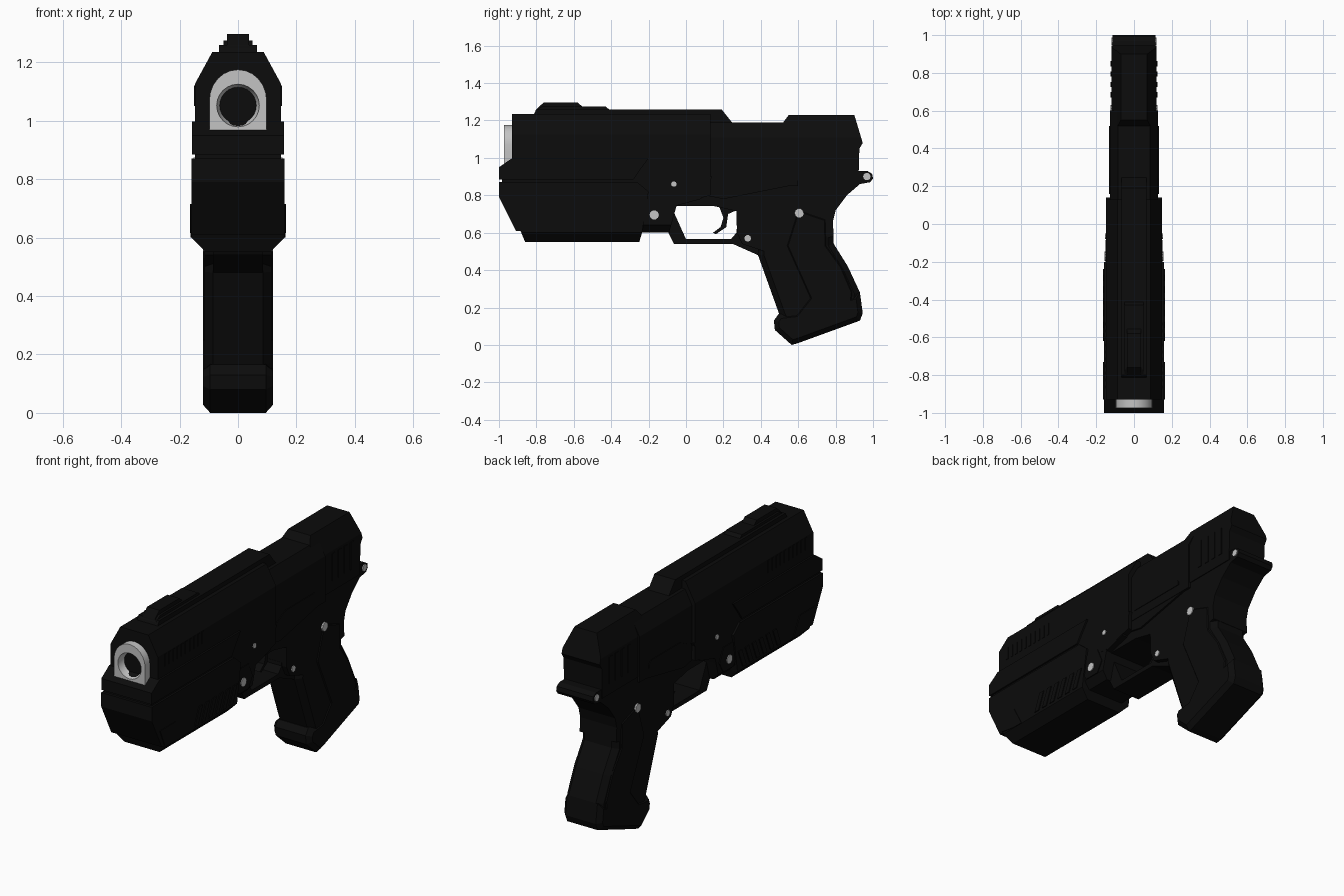
import bpy, bmesh
from math import sin, cos, pi, radians
from mathutils import Vector

old = bpy.data.objects.get("Cube")
if old:
    bpy.data.objects.remove(old, do_unlink=True)


def material(name, value, rough):
    m = bpy.data.materials.new(name)
    m.use_nodes = True
    m.diffuse_color = (value, value, value, 1)
    node = next(n for n in m.node_tree.nodes if n.type == 'BSDF_PRINCIPLED')
    node.inputs["Base Color"].default_value = (value, value, value, 1)
    node.inputs["Roughness"].default_value = rough
    return m


BLACK = material("matte black", 0.0035, 0.7)
STEEL = material("light steel", 0.55, 0.5)


def finish(name, bm, mat):
    bmesh.ops.recalc_face_normals(bm, faces=bm.faces[:])
    mesh = bpy.data.meshes.new(name)
    bm.to_mesh(mesh)
    bm.free()
    mesh.materials.append(mat)
    ob = bpy.data.objects.new(name, mesh)
    bpy.context.collection.objects.link(ob)
    return ob


def prism(name, profile, half, bevel=0, trim=None, mat=BLACK):
    """Extrude a (y, z) profile across x; trim cuts both sides through two (x, z) points."""
    bm = bmesh.new()
    a, b = [[bm.verts.new((x, y, z)) for y, z in profile] for x in (-half, half)]
    bm.faces.new(a)
    bm.faces.new(b[::-1])
    for i in range(len(a)):
        j = (i + 1) % len(a)
        bm.faces.new((a[i], b[i], b[j], a[j]))
    bmesh.ops.recalc_face_normals(bm, faces=bm.faces[:])
    if bevel:
        rim = [e for e in bm.edges if abs(e.verts[0].co.x - e.verts[1].co.x) < 1e-5]
        bmesh.ops.bevel(bm, geom=rim, offset=bevel, offset_type='OFFSET', segments=1,
                        profile=0.5, affect='EDGES', clamp_overlap=True)
    if trim:
        (x0, z0), (x1, z1) = trim
        up = 1 if z1 > z0 else -1
        for s in (1, -1):
            normal = Vector((s * abs(z1 - z0), 0, up * abs(x1 - x0)))
            bmesh.ops.bisect_plane(bm, geom=bm.verts[:] + bm.edges[:] + bm.faces[:],
                                   plane_co=(s * x0, 0, z0), plane_no=normal, clear_outer=True)
            bmesh.ops.holes_fill(bm, edges=[e for e in bm.edges if e.is_boundary], sides=0)
    return finish(name, bm, mat)


def ribs(name, start, step, count, low, high, width, slant, half):
    for i in range(count):
        y = start + i * step
        prism(f"{name}_{i + 1}", [(y, low), (y + width, low),
              (y + width + slant, high), (y + slant, high)], half)


def box(y0, y1, z0, z1):
    return [(y0, z0), (y1, z0), (y1, z1), (y0, z1)]


# Upper shroud, top rail and raised sight
prism("front_shroud", box(-0.93, 0.13, 0.9, 1.235), 0.148, trim=((0.148, 1.125), (0.088, 1.235)))
prism("top_rail", [(-0.83, 1.2), (-0.8, 1.26), (0.19, 1.26), (0.25, 1.185), (0.25, 1.15), (-0.83, 1.15)], 0.065)
prism("sight_base", [(-0.81, 1.25), (-0.77, 1.275), (-0.43, 1.275), (-0.4, 1.25)], 0.05)
prism("sight_block", [(-0.8, 1.26), (-0.76, 1.297), (-0.58, 1.297), (-0.55, 1.27), (-0.55, 1.25)], 0.038)
ribs("shroud_rib", -0.87, 0.037, 10, 1.05, 1.12, 0.016, 0, 0.151)

# Rear slide and hood
prism("rear_slide", box(0.1, 0.6, 0.85, 1.19), 0.128, trim=((0.128, 1.11), (0.085, 1.19)))
prism("rear_hood", [(0.52, 0.88), (0.52, 1.19), (0.55, 1.23), (0.9, 1.23),
      (0.945, 1.08), (0.927, 1.05), (0.922, 0.88)], 0.12, trim=((0.12, 1.11), (0.07, 1.23)))
ribs("slide_rib", 0.67, 0.055, 4, 0.94, 1.095, 0.028, 0, 0.124)
prism("side_strip", [(0.16, 0.9), (0.24, 0.94), (0.5, 0.94), (0.52, 0.92), (0.52, 0.9)], 0.132)

# Fore body in two layers with a groove between
prism("fore_upper", [(-1, 0.885), (-1, 0.95), (-0.93, 0.998), (-0.2, 0.998),
      (-0.25, 0.93), (-0.28, 0.885)], 0.158)
prism("fore_core", [(-0.985, 0.86), (-0.985, 0.9), (0.13, 0.99), (0.13, 0.8), (-0.05, 0.75)], 0.148)
prism("fore_lower", [(-1, 0.87), (-1, 0.79), (-0.91, 0.61), (-0.885, 0.61), (-0.86, 0.55),
      (-0.25, 0.55), (-0.235, 0.6), (-0.2, 0.82), (-0.26, 0.87)], 0.159,
      trim=((0.159, 0.6), (0.11, 0.55)))
prism("fore_cheek", [(-0.89, 0.615), (-0.79, 0.6), (-0.73, 0.6), (-0.79, 0.71), (-0.93, 0.71)], 0.163)
ribs("fore_rib", -0.62, 0.062, 6, 0.615, 0.715, 0.032, 0.04, 0.164)
prism("front_panel", [(-0.9, 0.625), (-0.911, 0.625), (-0.992, 0.785), (-0.96, 0.785)], 0.09)

# Frame behind the fore body
prism("frame_block", [(-0.26, 0.9), (-0.26, 0.6), (-0.09, 0.6), (-0.06, 0.71), (-0.05, 0.745),
      (0.08, 0.78), (0.14, 0.9)], 0.147, trim=((0.147, 0.64), (0.11, 0.6)))
prism("pin_plate", [(-0.25, 0.7), (-0.21, 0.64), (-0.12, 0.64), (-0.085, 0.7), (-0.12, 0.78), (-0.21, 0.78)], 0.152)
prism("frame", [(-0.1, 0.95), (-0.1, 0.742), (0.15, 0.742), (0.27, 0.715), (0.272, 0.6),
      (0.3, 0.54), (0.42, 0.5), (0.79, 0.58), (0.785, 0.66), (0.8, 0.72), (0.86, 0.8),
      (0.93, 0.86), (0.985, 0.87), (1, 0.89), (0.995, 0.915), (0.97, 0.93), (0.92, 0.93)], 0.115)
prism("frame_ledge", [(0.1, 0.87), (0.1, 0.8), (0.2, 0.78), (0.55, 0.85), (0.6, 0.93), (0.13, 0.93)], 0.125)

# Trigger and guard
prism("trigger_guard", [(-0.1, 0.61), (-0.065, 0.54), (0.25, 0.54), (0.385, 0.48), (0.42, 0.6),
      (0.27, 0.62), (0.27, 0.6), (0.24, 0.565), (0, 0.565), (-0.065, 0.71), (-0.1, 0.71)], 0.085)
prism("trigger", [(0.17, 0.76), (0.2, 0.68), (0.185, 0.63), (0.145, 0.6), (0.16, 0.592),
      (0.215, 0.63), (0.225, 0.7), (0.27, 0.72), (0.27, 0.76)], 0.035)

# Grip with bevelled edges, raised back panel and floor plate
prism("grip", [(0.4, 0.6), (0.385, 0.48), (0.5, 0.16), (0.56, 0.03), (0.925, 0.15),
      (0.93, 0.28), (0.865, 0.42), (0.79, 0.54), (0.785, 0.66), (0.8, 0.73), (0.62, 0.82), (0.46, 0.74)],
      0.115, bevel=0.03)
prism("grip_panel", [(0.6, 0.72), (0.54, 0.53), (0.665, 0.25), (0.57, 0.13), (0.88, 0.2),
      (0.89, 0.28), (0.83, 0.42), (0.75, 0.53), (0.745, 0.67)], 0.12, bevel=0.006)
prism("grip_base", [(0.495, 0.165), (0.47, 0.13), (0.475, 0.08), (0.565, 0), (0.6, 0.01),
      (0.93, 0.13), (0.945, 0.17), (0.93, 0.28), (0.62, 0.18)], 0.12, bevel=0.025)

# Steel pins through the body
for name, y, z, r, half in (("fore_pin", -0.17, 0.695, 0.025, 0.157), ("upper_pin", -0.065, 0.86, 0.015, 0.153),
                            ("guard_pin", 0.33, 0.57, 0.018, 0.12), ("grip_pin", 0.605, 0.705, 0.025, 0.125),
                            ("tail_pin", 0.967, 0.9, 0.02, 0.12)):
    prism(name, [(y + r * cos(k * pi / 5), z + r * sin(k * pi / 5)) for k in range(10)], half, mat=STEEL)

# Muzzle: arched block with a rounded bore
bm = bmesh.new()
steps = [2 * pi * k / 24 for k in range(24)]
clamp = lambda v: max(-1, min(1, v * 2 ** 0.5))
arch = [(0.098 * (cos(t) if sin(t) > 0 else clamp(cos(t))),
         1.07 + (0.105 * sin(t) if sin(t) > 0 else 0.105 * clamp(sin(t)))) for t in steps]
rings = [[bm.verts.new((x, y, z)) for x, z in arch] for y in (-0.9, -0.973)]
for deg in (0, 20, 40, 60, 78):
    r, y = 0.073 * cos(radians(deg)), -0.973 + 0.09 * sin(radians(deg))
    rings.append([bm.verts.new((r * cos(t), y, 1.052 + r * sin(t))) for t in steps])
for a, b in zip(rings, rings[1:]):
    for i in range(24):
        j = (i + 1) % 24
        bm.faces.new((a[i], a[j], b[j], b[i]))
bm.faces.new(rings[0][::-1])
bm.faces.new(rings[-1])
muzzle = finish("muzzle", bm, STEEL)
bpy.ops.object.select_all(action='DESELECT')
muzzle.select_set(True)
bpy.context.view_layer.objects.active = muzzle
bpy.ops.object.shade_smooth_by_angle(angle=radians(35))
